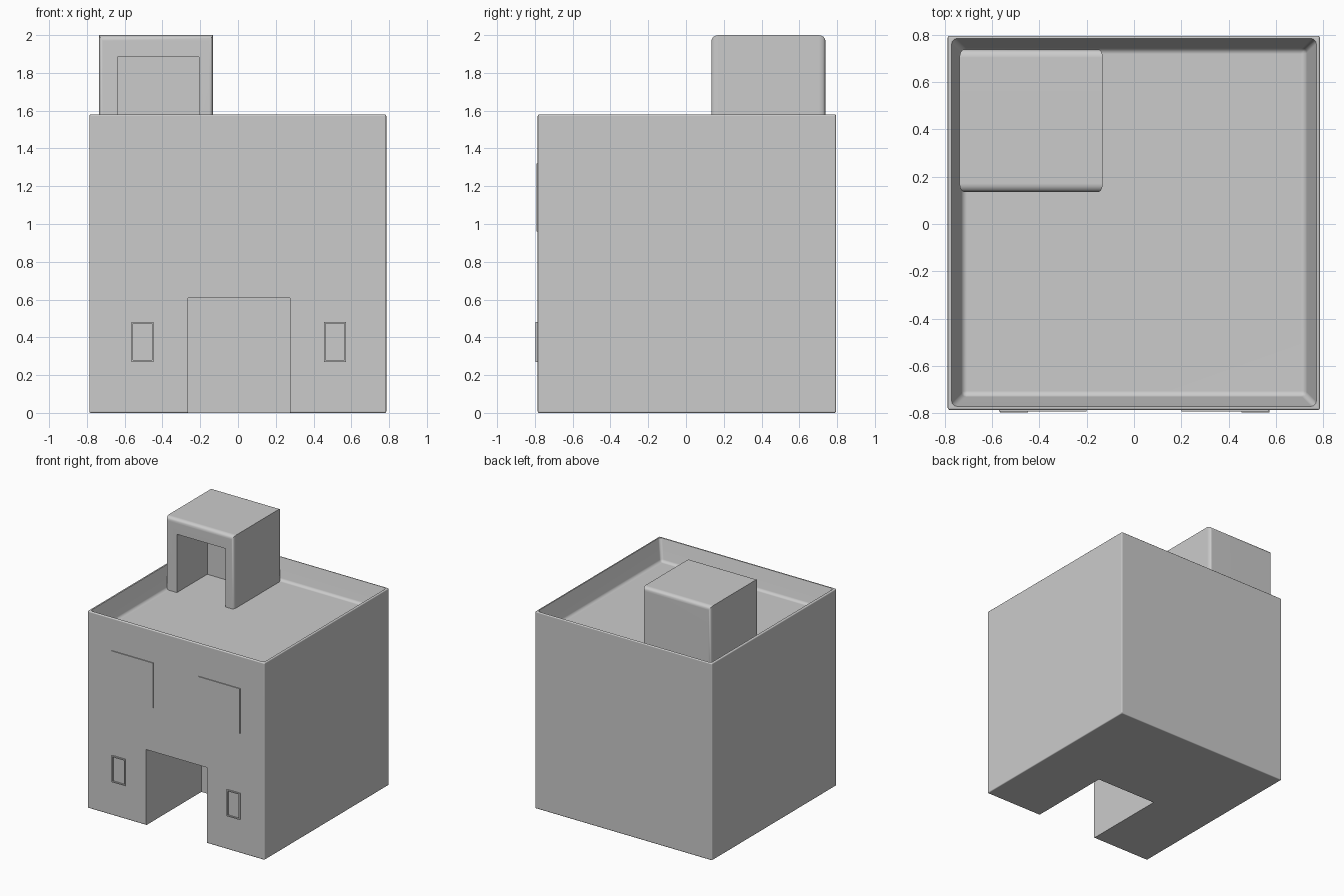
import bpy, bmesh, math
from mathutils import Vector

if "Cube" in bpy.data.objects:
    bpy.data.objects.remove(bpy.data.objects["Cube"])

wall = bpy.data.materials.new("plain_grey")
wall.diffuse_color = (0.6, 0.6, 0.6, 1.0)
wall.use_nodes = True
wall.node_tree.nodes["Principled BSDF"].inputs["Base Color"].default_value = wall.diffuse_color


def box(name, lo, hi, bevel=(0, 0, 0), segments=3, flare=0.0, sharp_axis=None):
    """Box between two corners; bevel is its size along each axis, flare widens
    the top, edges running along sharp_axis stay unbevelled."""
    bm = bmesh.new()
    bmesh.ops.create_cube(bm, size=1)
    c = (Vector(lo) + Vector(hi)) / 2
    d = Vector(hi) - Vector(lo)
    s = Vector([b if b else 1 for b in bevel])
    soft = [e for e in bm.edges if sharp_axis is None
            or abs((e.verts[0].co - e.verts[1].co)[sharp_axis]) < 0.5]
    for v in bm.verts:
        grow = flare if v.co.z > 0 else 0
        for i in range(3):
            side = math.copysign(grow, v.co[i]) if i < 2 else 0
            v.co[i] = (v.co[i] * d[i] + side) / s[i]
    if any(bevel):
        bmesh.ops.bevel(bm, geom=soft, offset=1, segments=segments,
                        profile=0.5, affect='EDGES')
    for v in bm.verts:
        v.co = Vector([v.co[i] * s[i] + c[i] for i in range(3)])
    bmesh.ops.recalc_face_normals(bm, faces=bm.faces[:])
    me = bpy.data.meshes.new(name)
    bm.to_mesh(me)
    bm.free()
    me.materials.append(wall)
    ob = bpy.data.objects.new(name, me)
    bpy.context.collection.objects.link(ob)
    return ob


def activate(ob):
    bpy.ops.object.select_all(action='DESELECT')
    ob.select_set(True)
    bpy.context.view_layer.objects.active = ob


def cut(ob, cutter):
    """Subtract the cutter and remove it."""
    cutter.hide_render = True
    m = ob.modifiers.new("cut", 'BOOLEAN')
    m.operation, m.solver, m.object = 'DIFFERENCE', 'EXACT', cutter
    activate(ob)
    bpy.ops.object.modifier_apply(modifier=m.name)
    bpy.data.objects.remove(cutter, do_unlink=True)


def smooth(ob):
    """Smooth the rounded edges while the large faces stay flat."""
    activate(ob)
    bpy.ops.object.shade_smooth_by_angle(angle=math.radians(35))
    m = ob.modifiers.new("flat_faces", 'WEIGHTED_NORMAL')
    m.keep_sharp = True


# Main block with sunken roof terrace and doorway
body = box("building_body", (-0.787, -0.785, 0), (0.785, 0.794, 1.58), (0.008,) * 3)
cut(body, box("roof_cutter", (-0.725, -0.725, 1.415), (0.725, 0.738, 1.72),
              (0.02,) * 3, flare=0.083))
cut(body, box("door_cutter", (-0.265, -1, -0.2), (0.275, -0.085, 0.607)))
smooth(body)

# Stair hut on the roof, open to the front
hut = box("roof_hut", (-0.737, 0.135, 1.36), (-0.132, 0.738, 2.0),
          (0.02, 0.036, 0.03), segments=4, sharp_axis=1)
cut(hut, box("hut_cutter", (-0.637, 0, 1.2), (-0.206, 0.52, 1.883)))
smooth(hut)

# Front windows: plain upper plates and small framed lower ones
for side, sx in (("left", -1), ("right", 1)):
    box("upper_window_" + side, (sx * 0.385 - 0.185, -0.792, 0.96),
        (sx * 0.385 + 0.185, -0.78, 1.32))
    x = sx * 0.51 + 0.004
    frame = box("lower_window_" + side, (x - 0.059, -0.796, 0.27),
                (x + 0.059, -0.78, 0.481))
    cut(frame, box("pane_cutter", (x - 0.05, -0.85, 0.279), (x + 0.05, -0.786, 0.472)))
